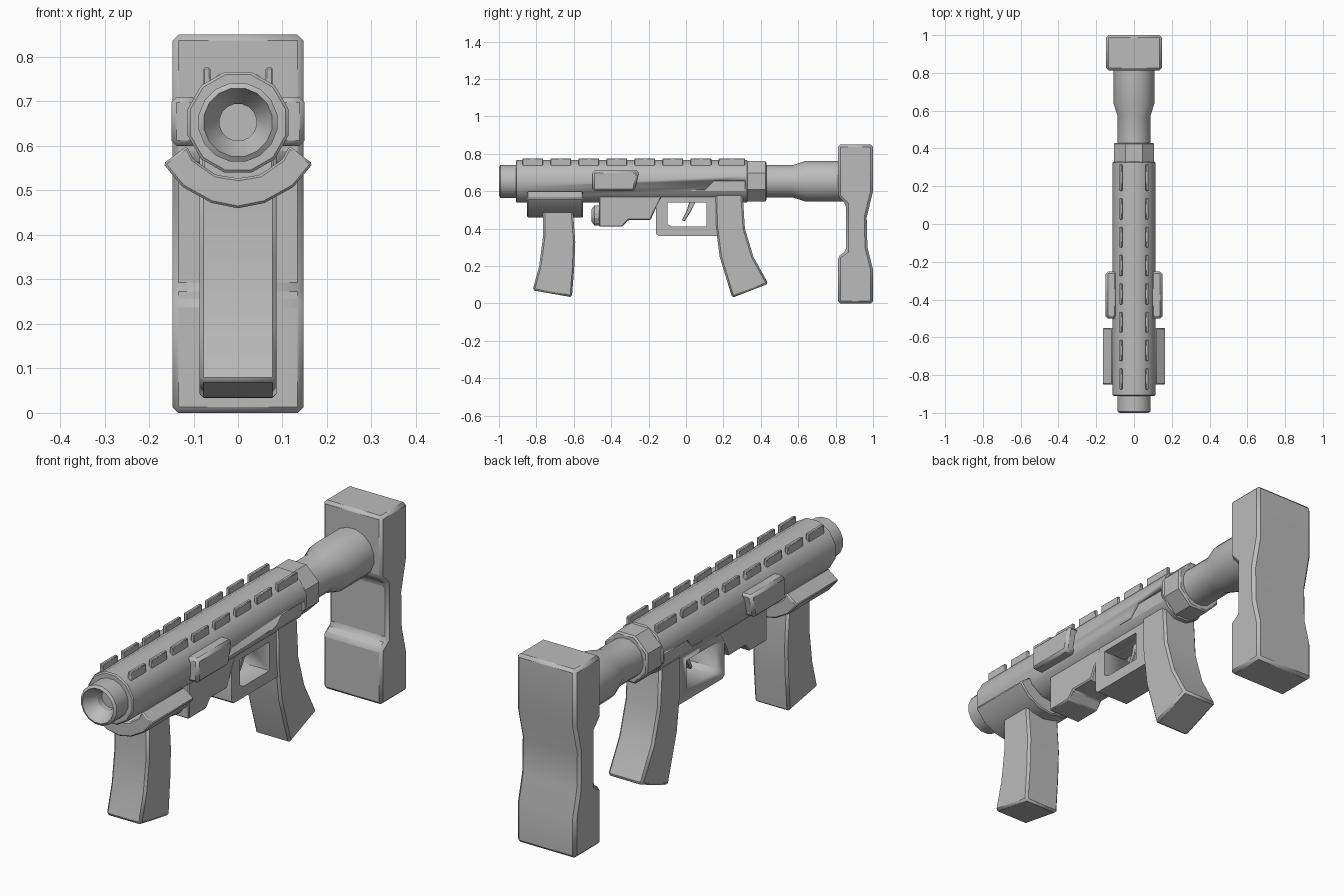
import bpy, bmesh, math

if "Cube" in bpy.data.objects:
    bpy.data.objects.remove(bpy.data.objects["Cube"])

grey = bpy.data.materials.new("plain_grey")
grey.use_nodes = True
colour = (0.5, 0.5, 0.5, 1)
grey.diffuse_color = colour
grey.node_tree.nodes["Principled BSDF"].inputs["Base Color"].default_value = colour
AXIS = 0.653


def finish(name, bm, bevel=0.0, angle=30):
    bmesh.ops.recalc_face_normals(bm, faces=bm.faces)
    mesh = bpy.data.meshes.new(name)
    bm.to_mesh(mesh)
    bm.free()
    mesh.materials.append(grey)
    ob = bpy.data.objects.new(name, mesh)
    bpy.context.collection.objects.link(ob)
    bpy.ops.object.select_all(action="DESELECT")
    ob.select_set(True)
    bpy.context.view_layer.objects.active = ob
    bpy.ops.object.shade_smooth_by_angle(angle=math.radians(angle))
    if bevel:
        mod = ob.modifiers.new("Bevel", "BEVEL")
        mod.width = bevel
        mod.segments = 1
        mod.limit_method = "ANGLE"
        mod.angle_limit = math.radians(25)
    return ob


def prism(name, points, start, end, along="x", bevel=0.0):
    """Extrude a closed outline: (y, z) along x, or (x, z) along y."""
    bm = bmesh.new()
    place = (lambda p: (start, *p)) if along == "x" else (lambda p: (p[0], start, p[1]))
    face = bm.faces.new([bm.verts.new(place(p)) for p in points])
    out = bmesh.ops.extrude_face_region(bm, geom=[face])
    shift = (end - start, 0, 0) if along == "x" else (0, end - start, 0)
    verts = [v for v in out["geom"] if isinstance(v, bmesh.types.BMVert)]
    bmesh.ops.translate(bm, vec=shift, verts=verts)
    return finish(name, bm, bevel)


def box(name, x, y, z, bevel=0.0):
    return prism(name, [(y[0], z[0]), (y[1], z[0]), (y[1], z[1]), (y[0], z[1])], *x, bevel=bevel)


def lathe(name, profile, sides=16, z=AXIS, angle=30):
    """Turn (y, radius) pairs about the barrel axis, with a flat facet on top."""
    bm = bmesh.new()
    rings = []
    for y, r in profile:
        turn = [2 * math.pi * (i + 0.5) / sides for i in range(sides)]
        rings.append([bm.verts.new((r * math.sin(a), y, z + r * math.cos(a))) for a in turn])
    for a, b in zip(rings, rings[1:]):
        for i in range(sides):
            j = (i + 1) % sides
            bm.faces.new((a[i], a[j], b[j], b[i]))
    bm.faces.new(rings[0])
    bm.faces.new(rings[-1])
    return finish(name, bm, angle=angle)


def cut(target, cutter):
    mod = target.modifiers.new("Cut", "BOOLEAN")
    mod.operation = "DIFFERENCE"
    mod.solver = "EXACT"
    mod.object = cutter
    cutter.hide_render = True
    cutter.hide_viewport = True


# Barrel, receiver and buffer tube
lathe("muzzle", [(-0.80, 0.042), (-0.94, 0.042), (-0.985, 0.071), (-1.0, 0.078),
                 (-0.992, 0.09), (-0.90, 0.09)])
body = lathe("receiver_body", [(-0.91, 0.111), (-0.905, 0.117), (0.325, 0.117), (0.33, 0.111)], 12, angle=35)
lathe("rear_collar", [(0.322, 0.108), (0.328, 0.116), (0.424, 0.116), (0.43, 0.108)], 8)
lathe("buffer_tube", [(0.42, 0.088), (0.57, 0.088), (0.64, 0.111), (0.84, 0.111)])

# Stepped recess on both sides of the receiver
step = [(0.03, 0.5), (0.03, 0.605), (0.10, 0.605), (0.15, 0.655), (0.315, 0.655), (0.315, 0.5)]
for side, name in ((1, "left"), (-1, "right")):
    cut(body, prism(name + "_recess_cutter", step, side * 0.1, side * 0.2))

# Twin rows of top rail teeth
for side, name in ((1, "left"), (-1, "right")):
    for i in range(8):
        y = -0.875 + 0.15 * i
        box(f"{name}_rail_tooth_{i + 1}", (side * 0.062, side * 0.078), (y, y + 0.11 + 0.03 * (i == 7)),
            (0.72, 0.776), 0.003)

# Slanted side plates
for side, name in ((1, "left"), (-1, "right")):
    prism(name + "_side_plate", [(-0.5, 0.6), (-0.275, 0.6), (-0.25, 0.71), (-0.5, 0.71)],
          side * 0.09, side * 0.15, bevel=0.012)

# Winged clamp under the barrel and its grip
half = [(0.06, 0.472), (0.125, 0.508), (0.168, 0.56), (0.115, 0.60), (0.1, 0.57), (0.05, 0.535)]
outline = [(0, 0.46)] + half + [(0, 0.527)] + [(-x, z) for x, z in reversed(half)]
prism("barrel_clamp", outline, -0.85, -0.55, along="y", bevel=0.005)
prism("front_grip", [(-0.765, 0.5), (-0.765, 0.35), (-0.785, 0.2), (-0.82, 0.07), (-0.61, 0.033),
                     (-0.597, 0.2), (-0.592, 0.33), (-0.605, 0.5)], -0.087, 0.087, bevel=0.01)

# Lower housing with its front knob
prism("lower_housing", [(-0.465, 0.6), (-0.465, 0.41), (-0.34, 0.41), (-0.31, 0.445), (-0.19, 0.445),
                        (-0.12, 0.6)], -0.08, 0.08, bevel=0.005)
lathe("housing_knob", [(-0.505, 0.035), (-0.49, 0.055), (-0.45, 0.055)], 12, z=0.47)

# Trigger guard with a see-through opening, and the trigger
guard = prism("trigger_guard", [(-0.12, 0.59), (-0.16, 0.52), (-0.16, 0.372), (-0.145, 0.36),
                                (0.18, 0.36), (0.18, 0.59)], -0.08, 0.08)
cut(guard, prism("guard_opening_cutter", [(-0.1, 0.54), (-0.1, 0.425), (-0.075, 0.41), (0.11, 0.41),
                                          (0.11, 0.54)], -0.2, 0.2))
prism("trigger", [(0.02, 0.55), (0.005, 0.5), (-0.022, 0.445), (-0.008, 0.438), (0.025, 0.49),
                  (0.055, 0.55)], -0.02, 0.02, bevel=0.003)

# Rear grip
prism("rear_grip", [(0.155, 0.6), (0.158, 0.42), (0.18, 0.25), (0.247, 0.03), (0.44, 0.105),
                    (0.36, 0.25), (0.315, 0.4), (0.302, 0.6)], -0.087, 0.087, bevel=0.01)

# Waisted shoulder stock
prism("shoulder_stock", [(0.812, 0), (1, 0), (1, 0.18), (0.97, 0.3), (0.966, 0.46), (1, 0.6),
                         (1, 0.85), (0.812, 0.85), (0.812, 0.575), (0.855, 0.53), (0.855, 0.28),
                         (0.812, 0.25)], -0.147, 0.147, bevel=0.013)
